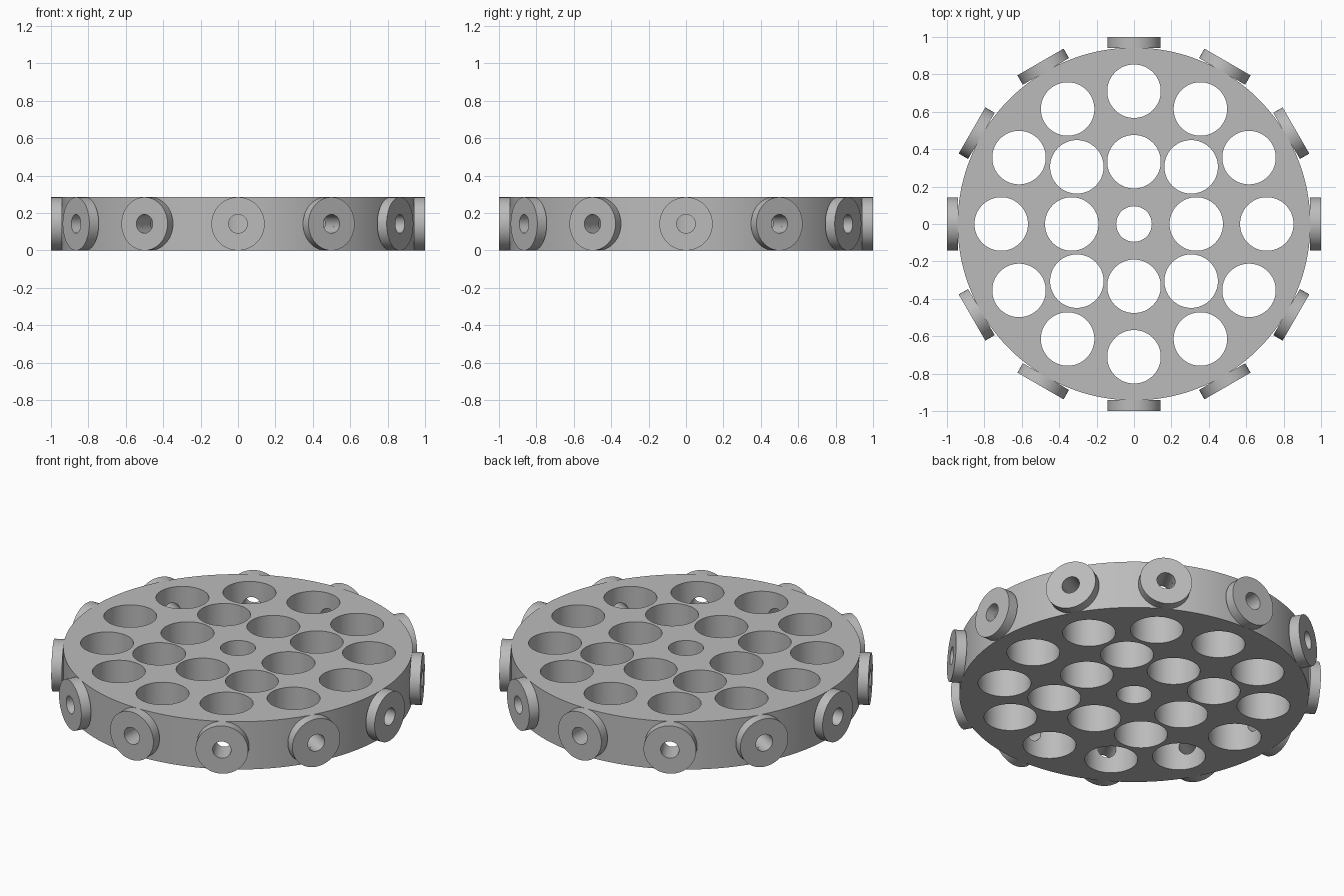
import bpy, bmesh
from math import pi, radians
from mathutils import Matrix, Vector

cube = bpy.data.objects.get("Cube")
if cube:
    bpy.data.objects.remove(cube, do_unlink=True)

HEIGHT = 0.285
MID = HEIGHT / 2
PLATE_R = 0.943
HOLE_R = 0.143
DRILL_R = 0.05
OUTER_RING = 0.71

grey = bpy.data.materials.new("plain_grey")
grey.use_nodes = True
grey.diffuse_color = (0.5, 0.5, 0.5, 1)
grey.node_tree.nodes["Principled BSDF"].inputs["Base Color"].default_value = (0.5, 0.5, 0.5, 1)


def add_cylinder(bm, radius, depth, matrix, sides=64):
    bmesh.ops.create_cone(bm, cap_ends=True, segments=sides, radius1=radius,
                          radius2=radius, depth=depth, matrix=matrix)


def make_object(name, bm):
    mesh = bpy.data.meshes.new(name)
    bm.to_mesh(mesh)
    bm.free()
    mesh.materials.append(grey)
    obj = bpy.data.objects.new(name, mesh)
    bpy.context.collection.objects.link(obj)
    return obj


def activate(obj):
    bpy.ops.object.select_all(action='DESELECT')
    obj.select_set(True)
    bpy.context.view_layer.objects.active = obj


def cut(obj, cutter):
    mod = obj.modifiers.new("cut", 'BOOLEAN')
    mod.operation = 'DIFFERENCE'
    mod.solver = 'EXACT'
    mod.object = cutter
    activate(obj)
    bpy.ops.object.modifier_apply(modifier=mod.name)
    bpy.data.objects.remove(cutter, do_unlink=True)


def turn(degrees):
    return Matrix.Rotation(radians(degrees), 4, 'Z')


# Round plate
bm = bmesh.new()
add_cylinder(bm, PLATE_R, HEIGHT, Matrix.Translation((0, 0, MID)), 192)
plate = make_object("round_plate", bm)

# Vertical holes: centre, inner ring of eight, outer ring of twelve
bm = bmesh.new()
add_cylinder(bm, 0.095, 1, Matrix.Translation((0, 0, MID)))
for i in range(8):
    ring = 0.333 if i % 2 == 0 else 0.432
    add_cylinder(bm, HOLE_R, 1, turn(i * 45) @ Matrix.Translation((ring, 0, MID)))
for i in range(12):
    add_cylinder(bm, HOLE_R, 1, turn(i * 30) @ Matrix.Translation((OUTER_RING, 0, MID)))
cut(plate, make_object("vertical_hole_cutter", bm))

# Radial drillings from the rim into the outer holes
bm = bmesh.new()
for i in range(12):
    place = turn(i * 30) @ Matrix.Translation((0.9, 0, MID)) @ Matrix.Rotation(pi / 2, 4, 'Y')
    add_cylinder(bm, DRILL_R, 0.38, place, 48)
cut(plate, make_object("radial_hole_cutter", bm))

# Ring-shaped boss, spun around its own radial axis
bm = bmesh.new()
profile = [(0.942, DRILL_R), (1, DRILL_R), (1, HOLE_R - 0.0005), (0.942, HOLE_R - 0.0005)]
verts = [bm.verts.new((x, 0, r)) for x, r in profile]
edges = [bm.edges.new((verts[i], verts[(i + 1) % 4])) for i in range(4)]
bmesh.ops.spin(bm, geom=verts + edges, cent=(0, 0, 0), axis=(1, 0, 0),
               angle=2 * pi, steps=64, use_merge=True)
bmesh.ops.remove_doubles(bm, verts=bm.verts, dist=0.0001)
bmesh.ops.recalc_face_normals(bm, faces=bm.faces)
boss = make_object("rim_boss_1", bm)

for obj in (plate, boss):
    activate(obj)
    bpy.ops.object.shade_smooth_by_angle(angle=radians(30))

# Twelve bosses around the rim
for i in range(12):
    copy = boss if i == 0 else boss.copy()
    if i:
        copy.name = f"rim_boss_{i + 1}"
        bpy.context.collection.objects.link(copy)
    copy.matrix_world = turn(i * 30) @ Matrix.Translation(Vector((0, 0, MID)))
